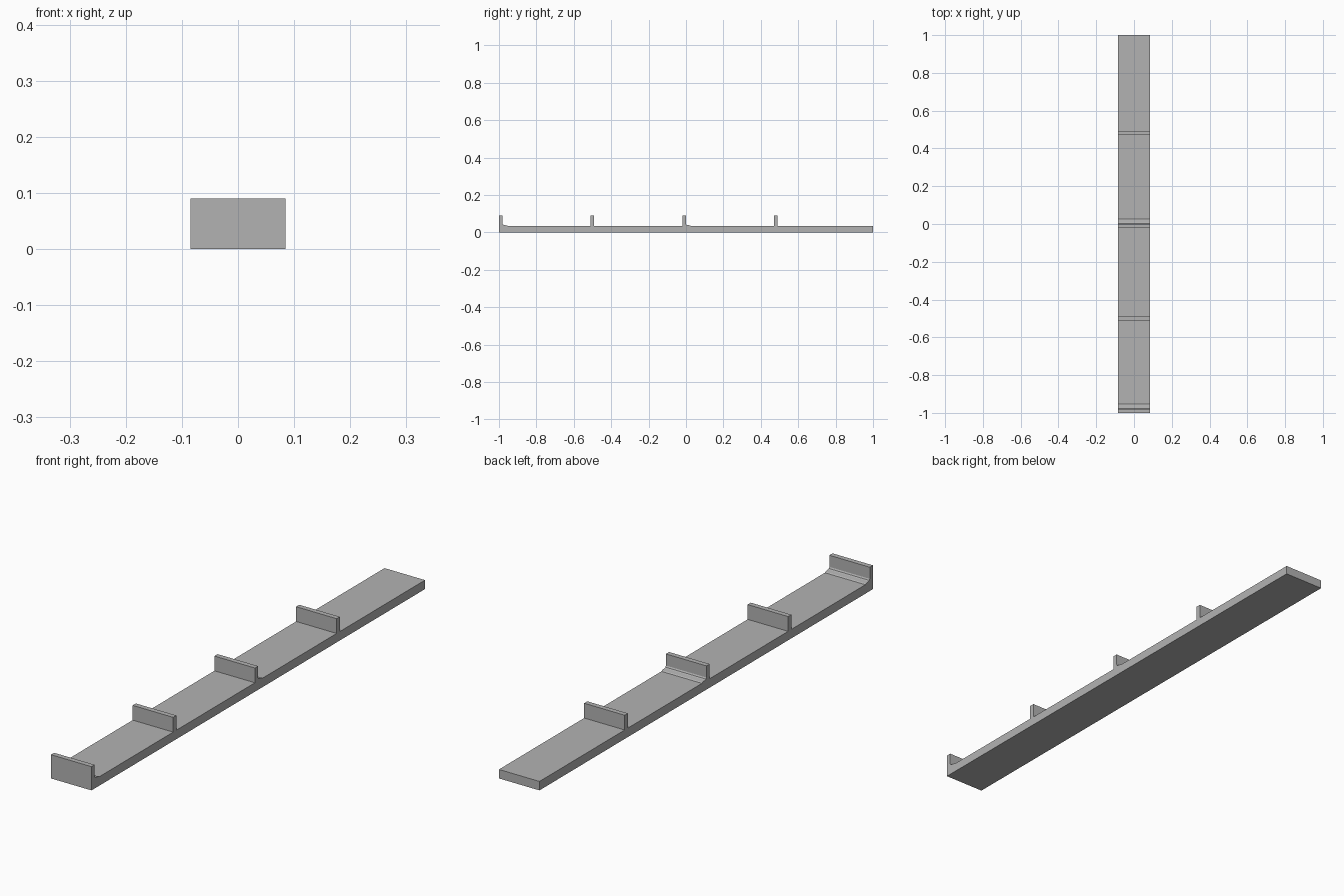
import bpy

cube = bpy.data.objects.get("Cube")
if cube:
    bpy.data.objects.remove(cube, do_unlink=True)

HALF_W, BASE_H, WALL_H, WALL_T = 0.085, 0.034, 0.09, 0.019

grey = bpy.data.materials.new("plain grey")
grey.use_nodes = True
colour = (0.45, 0.45, 0.45, 1)
grey.diffuse_color = colour
grey.node_tree.nodes["Principled BSDF"].inputs["Base Color"].default_value = colour


def extrude_profile(name, profile):
    """Extrude a (y, z) outline across the full width of the strip."""
    n = len(profile)
    verts = [(x, y, z) for x in (-HALF_W, HALF_W) for y, z in profile]
    faces = [tuple(reversed(range(n))), tuple(range(n, 2 * n))]
    faces += [(i, (i + 1) % n, n + (i + 1) % n, n + i) for i in range(n)]
    mesh = bpy.data.meshes.new(name)
    mesh.from_pydata(verts, [], faces)
    mesh.materials.append(grey)
    obj = bpy.data.objects.new(name, mesh)
    bpy.context.collection.objects.link(obj)
    return obj


# Long strip with evenly spaced upright dividers, as one outline
starts = [-1 + 0.49 * i for i in range(4)]
outline = [(-1, 0), (1, 0), (1, BASE_H)]
for i, y in reversed(list(enumerate(starts))):
    back = y + WALL_T
    if i % 2 == 0:
        # Low fillet behind every other divider
        outline += [(back + 0.027, BASE_H), (back + 0.023, 0.037),
                    (back + 0.008, 0.039), (back + 0.003, 0.041),
                    (back, 0.046)]
    else:
        outline.append((back, BASE_H))
    outline += [(back, WALL_H), (y, WALL_H)]
    if i > 0:
        outline.append((y, BASE_H))
extrude_profile("divided_strip", outline)
